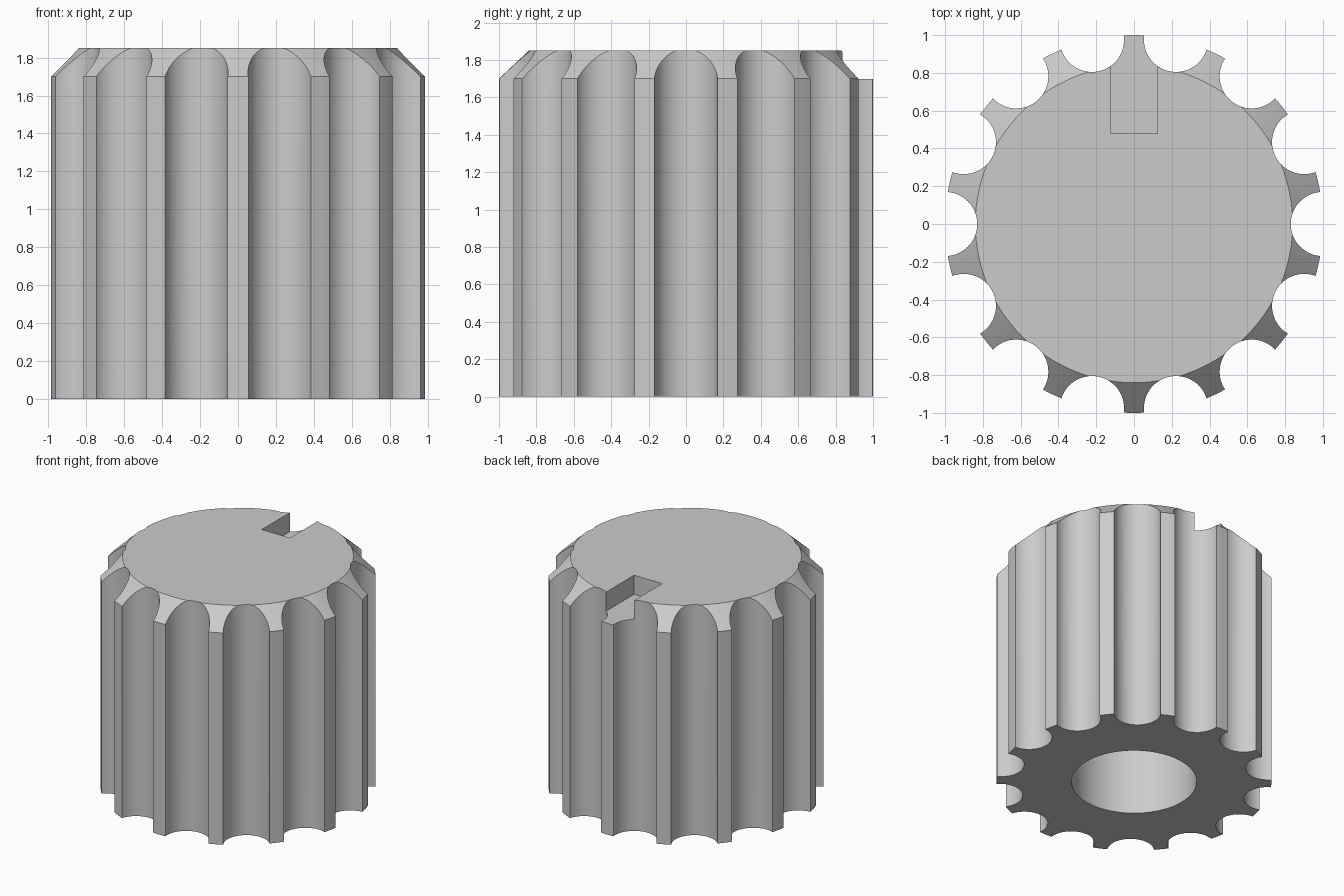
import bpy, bmesh, math
from mathutils import Matrix, Vector

cube = bpy.data.objects.get("Cube")
if cube:
    bpy.data.objects.remove(cube)

HEIGHT, RIM_Z, TOP_R = 1.85, 1.70, 0.84
FLUTES, FLUTE_R = 14, 0.17
BORE_R, BORE_DEPTH = 0.455, 1.4

grey = bpy.data.materials.new("plain grey")
grey.use_nodes = True
colour = (0.6, 0.6, 0.6, 1)
grey.diffuse_color = colour
grey.node_tree.nodes["Principled BSDF"].inputs["Base Color"].default_value = colour


def make_object(name, bm):
    bmesh.ops.recalc_face_normals(bm, faces=bm.faces)
    mesh = bpy.data.meshes.new(name)
    bm.to_mesh(mesh)
    bm.free()
    obj = bpy.data.objects.new(name, mesh)
    obj.data.materials.append(grey)
    bpy.context.collection.objects.link(obj)
    return obj


def add_cylinder(bm, x, y, z0, z1, r0, r1, sides):
    centre = Matrix.Translation((x, y, (z0 + z1) / 2))
    bmesh.ops.create_cone(bm, cap_ends=True, segments=sides, radius1=r0,
                          radius2=r1, depth=z1 - z0, matrix=centre)


# Round body with a bevelled top rim, turned from a profile
bm = bmesh.new()
profile = [(0, 0), (1, 0), (1, RIM_Z), (TOP_R, HEIGHT), (0, HEIGHT)]
verts = [bm.verts.new((r, 0, z)) for r, z in profile]
edges = [bm.edges.new(pair) for pair in zip(verts, verts[1:])]
bmesh.ops.spin(bm, geom=verts + edges, axis=(0, 0, 1), cent=(0, 0, 0),
               angle=math.tau, steps=168)
bmesh.ops.remove_doubles(bm, verts=bm.verts, dist=0.0001)
caps = [f for f in bm.faces if abs(f.normal.z) > 0.99]
bmesh.ops.dissolve_faces(bm, faces=[f for f in caps if f.calc_center_median().z < 1])
bmesh.ops.dissolve_faces(bm, faces=[f for f in bm.faces
                                    if abs(f.normal.z) > 0.99 and len(f.verts) == 3])
knob = make_object("knob_body", bm)

# Ring of finger flutes
bm = bmesh.new()
for i in range(FLUTES):
    a = math.tau * i / FLUTES
    add_cylinder(bm, math.cos(a), math.sin(a), -0.2, HEIGHT + 0.2, FLUTE_R, FLUTE_R, 64)
flutes = make_object("flute_cutter", bm)

# Blind shaft bore in the underside
bm = bmesh.new()
add_cylinder(bm, 0, 0, -0.2, BORE_DEPTH, BORE_R, BORE_R, 96)
bore = make_object("bore_cutter", bm)

# Pointer notch at the back of the top
bm = bmesh.new()
size = Vector((0.25, 0.72, 0.4))
place = Matrix.Translation((0, 0.48 + size.y / 2, 1.697 + size.z / 2))
bmesh.ops.create_cube(bm, size=1, matrix=place @ Matrix.Diagonal(size.to_4d()))
notch = make_object("notch_cutter", bm)

# Cut everything out of the body
cutters = (flutes, bore, notch)
for cutter in cutters:
    cut = knob.modifiers.new(cutter.name, "BOOLEAN")
    cut.operation = "DIFFERENCE"
    cut.solver = "EXACT"
    cut.object = cutter
    cutter.hide_render = True

bpy.ops.object.select_all(action="DESELECT")
knob.select_set(True)
bpy.context.view_layer.objects.active = knob
for cutter in cutters:
    bpy.ops.object.modifier_apply(modifier=cutter.name)
    bpy.data.objects.remove(cutter)
bpy.ops.object.shade_smooth_by_angle(angle=math.radians(25))
